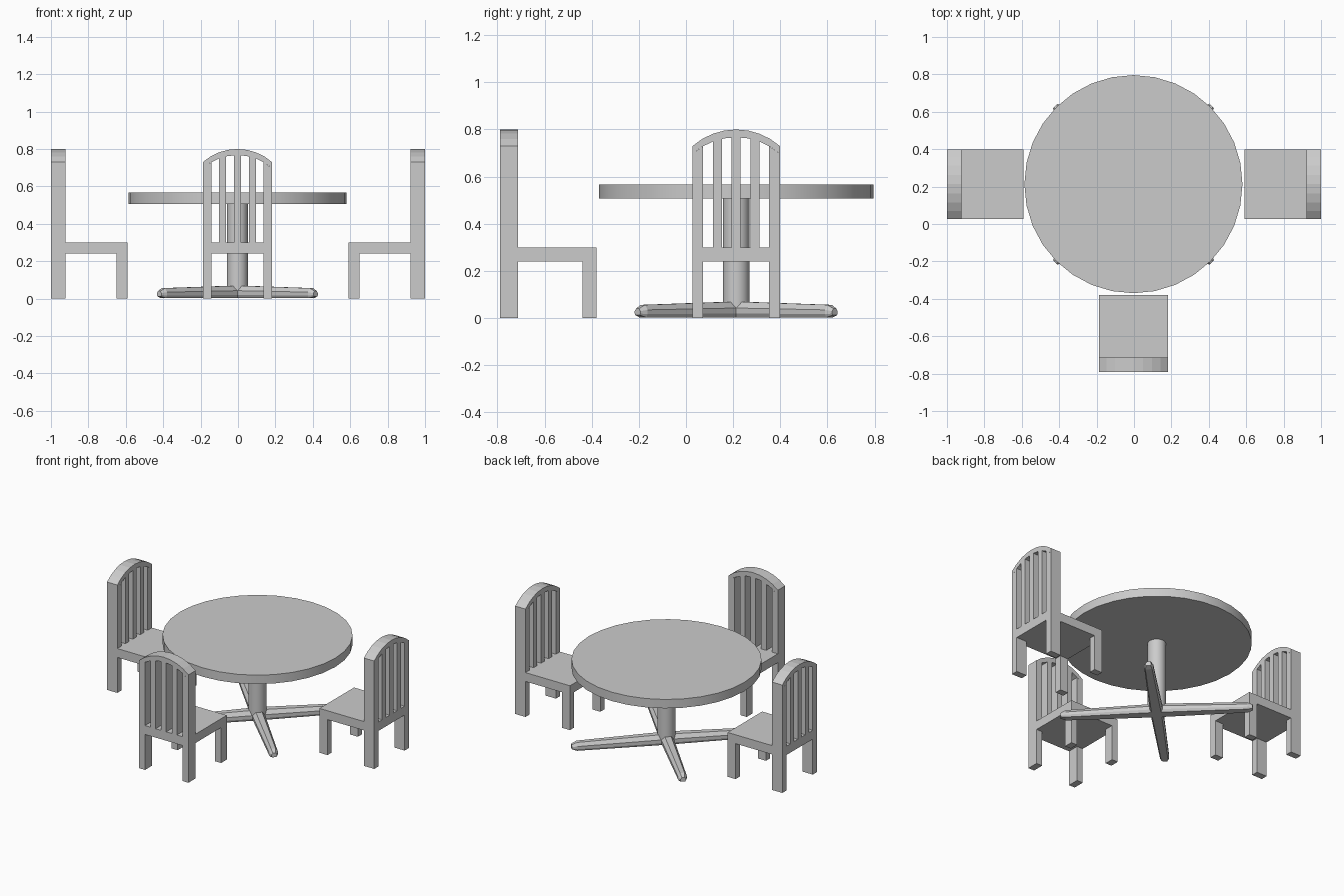
import bpy, bmesh, math
from mathutils import Matrix, Vector

cube = bpy.data.objects.get("Cube")
if cube:
    bpy.data.objects.remove(cube, do_unlink=True)

grey = bpy.data.materials.new("plain_grey")
grey.use_nodes = True
colour = (0.6, 0.6, 0.6, 1)
grey.diffuse_color = colour
grey.node_tree.nodes["Principled BSDF"].inputs["Base Color"].default_value = colour

CX, CY = -0.003, 0.213


def prism(bm, outline, y0, y1):
    """Extrude an x-z outline from y0 to y1."""
    face = bm.faces.new([bm.verts.new((x, y0, z)) for x, z in outline])
    ext = bmesh.ops.extrude_face_region(bm, geom=[face])["geom"]
    verts = [v for v in ext if isinstance(v, bmesh.types.BMVert)]
    bmesh.ops.translate(bm, verts=verts, vec=(0, y1 - y0, 0))


def box(bm, x0, x1, y0, y1, z0, z1):
    prism(bm, [(x0, z0), (x1, z0), (x1, z1), (x0, z1)], y0, y1)


def to_mesh(bm, name):
    bmesh.ops.recalc_face_normals(bm, faces=bm.faces)
    mesh = bpy.data.meshes.new(name)
    bm.to_mesh(mesh)
    bm.free()
    mesh.materials.append(grey)
    return mesh


def place(mesh, name, loc=(0, 0, 0), turn=0):
    ob = bpy.data.objects.new(name, mesh)
    ob.location = loc
    ob.rotation_euler.z = math.radians(turn)
    bpy.context.collection.objects.link(ob)
    return ob


def smooth(ob):
    bpy.ops.object.select_all(action="DESELECT")
    ob.select_set(True)
    bpy.context.view_layer.objects.active = ob
    bpy.ops.object.shade_smooth_by_angle(angle=math.radians(30))


# Chair: back against local y = 0, seat reaching towards +y
W, POST, BACK, DEPTH = 0.185, 0.045, 0.077, 0.41
SEAT_LOW, SEAT_TOP, CROWN, SIDE = 0.24, 0.30, 0.80, 0.73
rise = CROWN - SIDE
R = (W * W + rise * rise) / (2 * rise)


def arc(x):
    return CROWN - R + math.sqrt(max(R * R - x * x, 0))


half = math.asin(W / R)
xs = [R * math.sin(half * i / 4) for i in range(-4, 5)]
RAIL = 0.033

chair = bmesh.new()
# Arched top rail
prism(chair, [(x, arc(x)) for x in xs] +
      [(x, arc(x) - RAIL) for x in reversed(xs)], 0, BACK)
# Back posts running down into the rear legs, and front legs
for s in (-1, 1):
    a, b = s * W, s * (W - POST)
    prism(chair, [(a, 0), (b, 0), (b, arc(b) - RAIL), (a, arc(a) - RAIL)], 0, BACK)
    box(chair, min(a, b), max(a, b), DEPTH - 0.06, DEPTH, 0, SEAT_LOW)
# Slats
for c in (-0.08, 0, 0.08):
    a, b = c - 0.019, c + 0.019
    prism(chair, [(a, SEAT_TOP), (b, SEAT_TOP), (b, arc(b) - RAIL),
                  (c, arc(c) - RAIL), (a, arc(a) - RAIL)], 0, BACK)
# Seat, with the lower back rail between the posts
box(chair, -W, W, BACK, DEPTH, SEAT_LOW, SEAT_TOP)
box(chair, POST - W, W - POST, 0, BACK, SEAT_LOW, SEAT_TOP)
chair_mesh = to_mesh(chair, "chair")

place(chair_mesh, "chair_front", (CX, -0.79, 0), 0)
place(chair_mesh, "chair_left", (1, CY, 0), 90)
place(chair_mesh, "chair_right", (-1, CY, 0), -90)


# Round table top and pedestal
def disc(name, radius, z0, z1):
    bm = bmesh.new()
    bmesh.ops.create_cone(bm, cap_ends=True, segments=32, radius1=radius,
                          radius2=radius, depth=z1 - z0)
    smooth(place(to_mesh(bm, name), name, (CX, CY, (z0 + z1) / 2)))


disc("table_top", 0.583, 0.507, 0.567)
disc("pedestal", 0.056, 0.04, 0.507)

# Crossed feet: chamfered section lofted along each beam, tapering to the tips
SECTION = [(-0.75, 0), (0.75, 0), (1, 0.25), (1, 0.6), (0.5, 1), (-0.5, 1), (-1, 0.6), (-1, 0.25)]
HALF_BEAM = [(0.592, 0.017, 0.012, 0.040), (0.56, 0.028, 0.003, 0.056), (0, 0.04, 0.003, 0.070)]
stations = [(-d, w, lo, hi) for d, w, lo, hi in HALF_BEAM]
stations += [(d, w, lo, hi) for d, w, lo, hi in reversed(HALF_BEAM[:-1])]

bm = bmesh.new()
rings = [[bm.verts.new((d, u * w, lo + v * (hi - lo))) for u, v in SECTION]
         for d, w, lo, hi in stations]
for r0, r1 in zip(rings, rings[1:]):
    for i in range(len(SECTION)):
        j = (i + 1) % len(SECTION)
        bm.faces.new((r0[i], r0[j], r1[j], r1[i]))
bm.faces.new(rings[0])
bm.faces.new(rings[-1])
beam_mesh = to_mesh(bm, "foot_beam")
for name, turn in (("foot_beam_a", 45), ("foot_beam_b", -45)):
    place(beam_mesh, name, (CX, CY, 0), turn)
